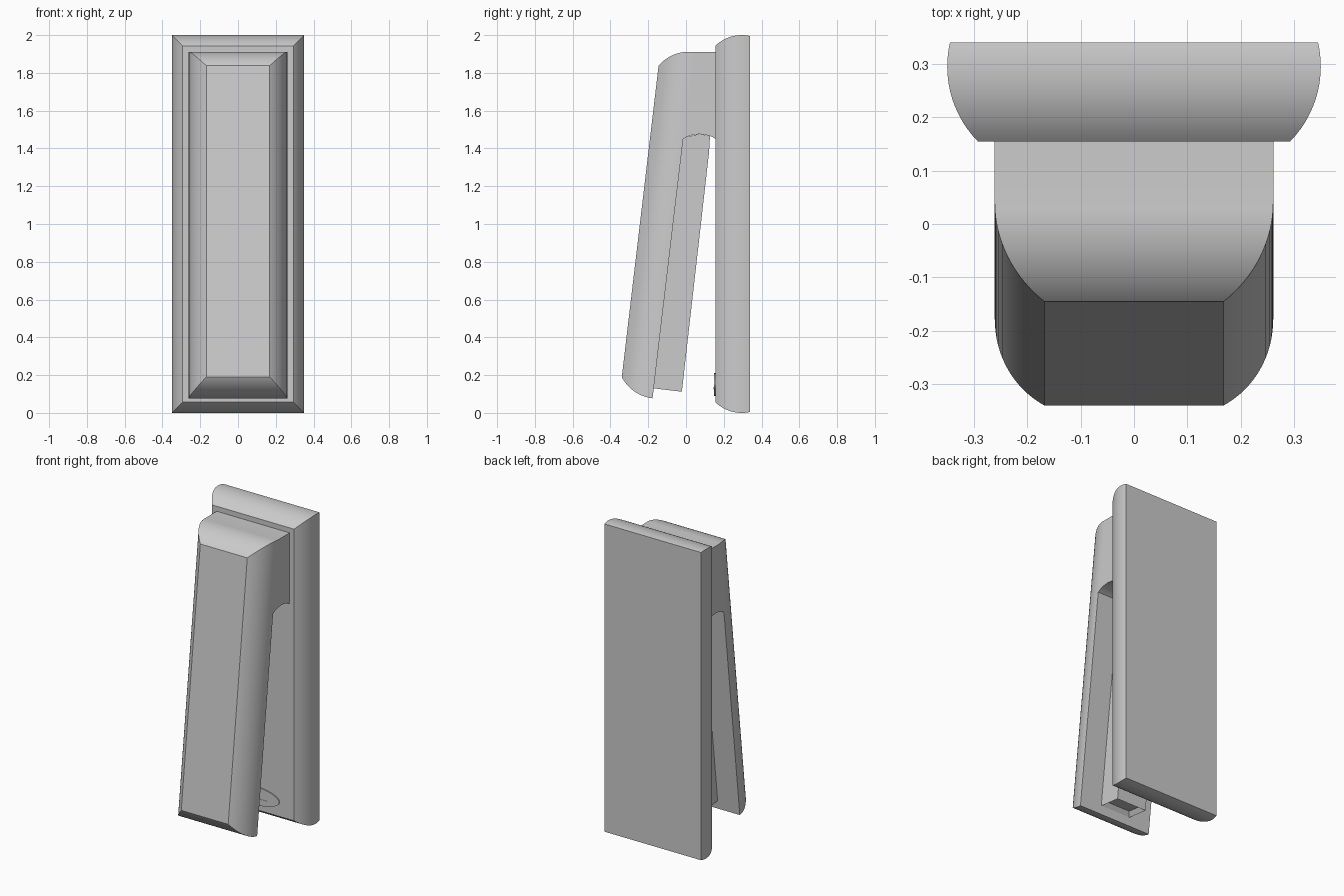
import bpy, bmesh, math
from mathutils import Vector, Matrix

if "Cube" in bpy.data.objects:
    bpy.data.objects.remove(bpy.data.objects["Cube"])


def finish(name, bm, angle=25):
    bmesh.ops.remove_doubles(bm, verts=bm.verts, dist=1e-5)
    bmesh.ops.recalc_face_normals(bm, faces=bm.faces)
    me = bpy.data.meshes.new(name)
    bm.to_mesh(me)
    bm.free()
    ob = bpy.data.objects.new(name, me)
    bpy.context.collection.objects.link(ob)
    bpy.ops.object.select_all(action='DESELECT')
    bpy.context.view_layer.objects.active = ob
    ob.select_set(True)
    bpy.ops.object.shade_smooth_by_angle(angle=math.radians(angle))
    return ob


def loft(bm, rings):
    """Skin a list of four-cornered rings and cap the first one."""
    loops = [[bm.verts.new(p) for p in r] for r in rings]
    for a, b in zip(loops, loops[1:]):
        for i in range(4):
            j = (i + 1) % 4
            bm.faces.new((a[i], a[j], b[j], b[i]))
    bm.faces.new(loops[0])
    return loops[-1]


def prism(bm, pts, w, skip=()):
    """Extrude a y-z outline to x = -w..w, leaving out listed edge walls."""
    l, r = ([bm.verts.new((x, y, z)) for y, z in pts] for x in (-w, w))
    bm.faces.new(l)
    bm.faces.new(r)
    n = len(pts)
    for i in range(n):
        if i not in skip:
            j = (i + 1) % n
            bm.faces.new((l[i], l[j], r[j], r[i]))


# Base plate: rectangles following a rounded edge
R, N = 0.2, 16
rings = []
for k in range(N + 1):
    y = 0.155 + 0.185 * k / N
    e = R - math.sqrt(R * R - (y - 0.295) ** 2)
    x = 0.35 - e
    rings.append([(-x, y, e), (x, y, e), (x, y, 2 - e), (-x, y, 2 - e)])
bm = bmesh.new()
bm.faces.new(loft(bm, rings))
finish("base_plate", bm)

# Tilted lever with rounded front edges, joined to the hinge block
tilt = math.atan2(0.195, 1.65)
along = Vector((0, math.sin(tilt), math.cos(tilt)))
deep = Vector((0, math.cos(tilt), -math.sin(tilt)))
origin = Vector((0, -0.34, 0.19))
L, D, E = 1.66, 0.175, 0.093
R = (D * D + E * E) / (2 * E)
rings = []
for k in range(N + 1):
    a = math.asin(D / R) * (1 - k / N)
    d, e = D - R * math.sin(a), E - R * (1 - math.cos(a))
    lo = origin + deep * d - along * e
    hi = origin + deep * d + along * (L + e)
    x = Vector((0.168 + e, 0, 0))
    rings.append([lo - x, lo + x, hi + x, hi - x])
bm = bmesh.new()
loft(bm, rings)
w = 0.168 + E
s = (1.45 - lo.z) / along.z
mid = lo + along * s
bm.faces.new([bm.verts.new(p) for p in (lo - x, lo + x, mid + x, mid - x)])
arch = [(0.155, 1.452), (0.135, 1.463), (0.105, 1.472), (0.07, 1.476),
        (0.035, 1.472), (0.005, 1.462)]
outline = [(hi.y, hi.z), (0.155, hi.z)] + arch + [(mid.y, mid.z)]
prism(bm, outline, w, skip=(len(outline) - 1,))
finish("lever_and_hinge", bm)

# Staple magazine on the back of the lever, with a slot in its end
bm = bmesh.new()
prism(bm, [(-0.172, 0.13), (-0.022, 0.112), (0.122, 1.38), (0.127, 1.468),
           (0.07, 1.476), (0.005, 1.462), (-0.015, 1.45)], 0.107)
bm.faces.ensure_lookup_table()
bmesh.ops.recalc_face_normals(bm, faces=bm.faces)
end = min(bm.faces, key=lambda f: f.calc_center_median().z)
bmesh.ops.inset_region(bm, faces=[end], thickness=0.025)
bmesh.ops.translate(bm, verts=end.verts, vec=along * 0.03)
finish("magazine", bm)

# Thin oval anvil on the base plate, with a crimping bar
bm = bmesh.new()
place = (Matrix.Translation((0, 0.1515, 0.15)) @ Matrix.Diagonal((0.19, 1, 0.06, 1))
         @ Matrix.Rotation(math.pi / 2, 4, 'X'))
bmesh.ops.create_cone(bm, cap_ends=True, segments=40, radius1=1, radius2=1,
                      depth=0.007, matrix=place)
finish("anvil", bm)
bm = bmesh.new()
bmesh.ops.create_cube(bm, size=1, matrix=Matrix.Translation((0, 0.148, 0.13))
                      @ Matrix.Diagonal((0.21, 0.004, 0.012, 1)))
finish("crimping_bar", bm)
